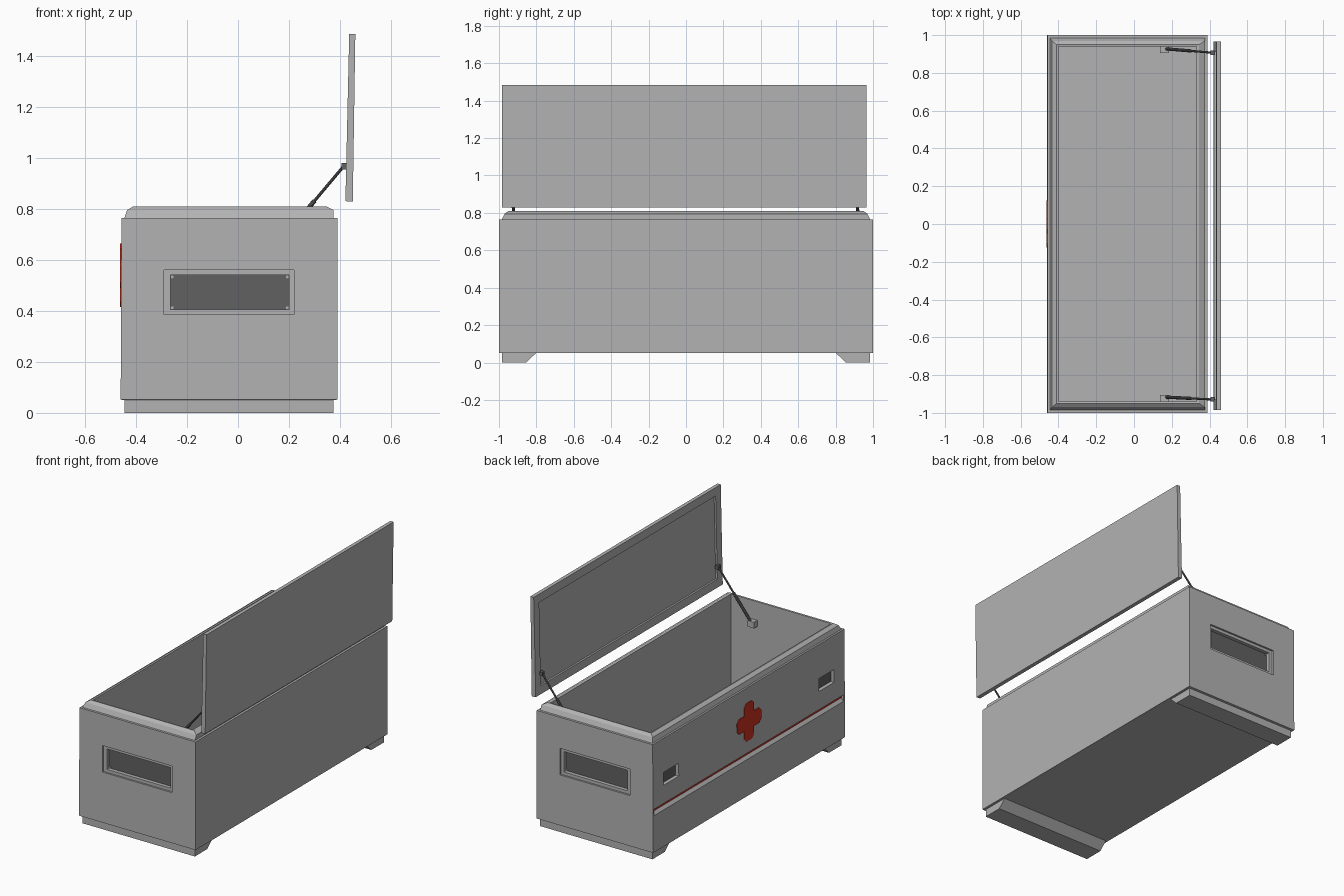
import bpy, bmesh, math
from mathutils import Vector

if "Cube" in bpy.data.objects:
    bpy.data.objects.remove(bpy.data.objects["Cube"])


def mat(name, rgb):
    m = bpy.data.materials.new(name)
    m.diffuse_color = (*rgb, 1)
    m.use_nodes = True
    m.node_tree.nodes["Principled BSDF"].inputs["Base Color"].default_value = m.diffuse_color
    return m


GREY = mat("light grey", (0.45, 0.45, 0.45))
DARK = mat("dark grey", (0.12, 0.12, 0.12))
RED = mat("red", (0.6, 0.03, 0.015))


def finish(name, bm, m):
    bmesh.ops.recalc_face_normals(bm, faces=bm.faces)
    me = bpy.data.meshes.new(name)
    bm.to_mesh(me)
    bm.free()
    ob = bpy.data.objects.new(name, me)
    bpy.context.collection.objects.link(ob)
    if m:
        me.materials.append(m)
    return ob


def box(name, x, y, z, m):
    bm = bmesh.new()
    bmesh.ops.create_cube(bm, size=1)
    for v in bm.verts:
        for i, (a, b) in enumerate((x, y, z)):
            v.co[i] = a if v.co[i] < 0 else b
    return finish(name, bm, m)


def prism(name, pts, extrude, m):
    """Extrude a flat polygon of 3D points along a vector."""
    bm = bmesh.new()
    f = bm.faces.new([bm.verts.new(p) for p in pts])
    new = bmesh.ops.extrude_face_region(bm, geom=[f])["geom"]
    bmesh.ops.translate(bm, vec=extrude,
                        verts=[g for g in new if isinstance(g, bmesh.types.BMVert)])
    return finish(name, bm, m)


def rod(name, a, b, r, m, sides=10):
    a, b = Vector(a), Vector(b)
    bm = bmesh.new()
    bmesh.ops.create_cone(bm, cap_ends=True, segments=sides, radius1=r, radius2=r,
                          depth=(b - a).length)
    ob = finish(name, bm, m)
    ob.location = (a + b) / 2
    ob.rotation_euler = (b - a).to_track_quat('Z', 'Y').to_euler()
    return ob


def cut(target, cutter):
    md = target.modifiers.new("cut", 'BOOLEAN')
    md.operation, md.solver, md.object = 'DIFFERENCE', 'EXACT', cutter
    bpy.context.view_layer.objects.active = target
    bpy.ops.object.modifier_apply(modifier=md.name)
    bpy.data.objects.remove(cutter)


# chest shell: stacked rectangular rings, outside up and over the rim, then inside down
rings = [(-.445, .375, .985, .05), (-.46, .39, 1.0, .052), (-.457, .39, 1.0, .765),
         (-.445, .375, .985, .765), (-.435, .375, .97, .795), (-.41, .345, .95, .81),
         (-.40, .33, .94, .808), (-.40, .33, .94, .09)]
bm = bmesh.new()
loops = [[bm.verts.new(p) for p in ((a, -y, z), (b, -y, z), (b, y, z), (a, y, z))]
         for a, b, y, z in rings]
for lo, hi in zip(loops, loops[1:]):
    for i in range(4):
        j = (i + 1) % 4
        bm.faces.new((lo[i], lo[j], hi[j], hi[i]))
bm.faces.new(loops[0][::-1])
bm.faces.new(loops[-1])
chest = finish("chest_shell", bm, GREY)

for s, side in ((-1, "front"), (1, "back")):
    # stepped end handle recess with dark backing and corner screws
    cut(chest, box("c", (-.29, .22), sorted((s * .988, s * 1.1)), (.385, .56), None))
    cut(chest, box("c", (-.265, .20), sorted((s * .96, s * 1.1)), (.405, .54), None))
    box(side + "_recess_backing", (-.265, .20), sorted((s * .959, s * .964)), (.405, .54), DARK)
    for x in (-.258, .193):
        for z in (.412, .533):
            rod(side + "_recess_screw", (x, s * .963, z), (x, s * .968, z), .006, GREY, 8)
    # small latch recess on the long left face
    ys = sorted((s * .73, s * .89))
    cut(chest, box("c", (-.55, -.43), ys, (.455, .54), None))
    box(side + "_latch_backing", (-.434, -.429), ys, (.455, .54), DARK)
    # foot running across the width
    prism(side + "_foot", [(-.445, s * y, z) for y, z in
                           ((.985, .052), (.985, 0), (.855, 0), (.80, .052))],
          (.82, 0, 0), GREY)
    # lid stay: wall block, thick tube, thin rod, lid bracket
    lower = Vector((.16, s * .922 + .006, .665))
    upper = Vector((.415, s * .918 - .011, .968))
    mid = lower.lerp(upper, .55)
    box(side + "_stay_wall_block", (.138, .185), sorted((s * .905, s * .942)), (.645, .685), GREY)
    rod(side + "_stay_tube", lower, mid, .009, DARK)
    rod(side + "_stay_rod", mid, upper, .006, DARK)
    box(side + "_stay_lid_bracket", (.405, .43), (upper.y - .012, upper.y + .012),
        (.955, .98), DARK)

# red stripe set in a groove with a sloping lower lip
cut(chest, prism("c", [(x, -.985, z) for x, z in
                       ((-.5, .335), (-.44, .335), (-.44, .315), (-.459, .293), (-.5, .293))],
                 (0, 1.975, 0), None))
box("red_stripe", (-.445, -.439), (-.985, .99), (.314, .335), RED)

# red cross plate with chamfered arm ends
w, r, c = .05, .125, .022
quarter = [(w, w), (r - c, w), (r, w - c), (r, c - w), (r - c, -w)]
pts = []
for k in range(4):
    ca, sa = round(math.cos(-k * math.pi / 2)), round(math.sin(-k * math.pi / 2))
    pts += [(-.463, y * ca - z * sa, .54 + y * sa + z * ca) for y, z in quarter]
prism("red_cross", pts, (.008, 0, 0), RED)

# open lid, slightly leaning, with a shallow recessed inner panel
lid = prism("lid", [(x, -.985, z) for x, z in
                    ((.421, .83), (.45, .828), (.46, 1.485), (.436, 1.485))],
            (0, 1.95, 0), GREY)
cut(lid, prism("c", [(x, -.93, z) for x, z in
                     ((.40, .885), (.434, .885), (.446, 1.43), (.40, 1.43))],
               (0, 1.84, 0), None))
